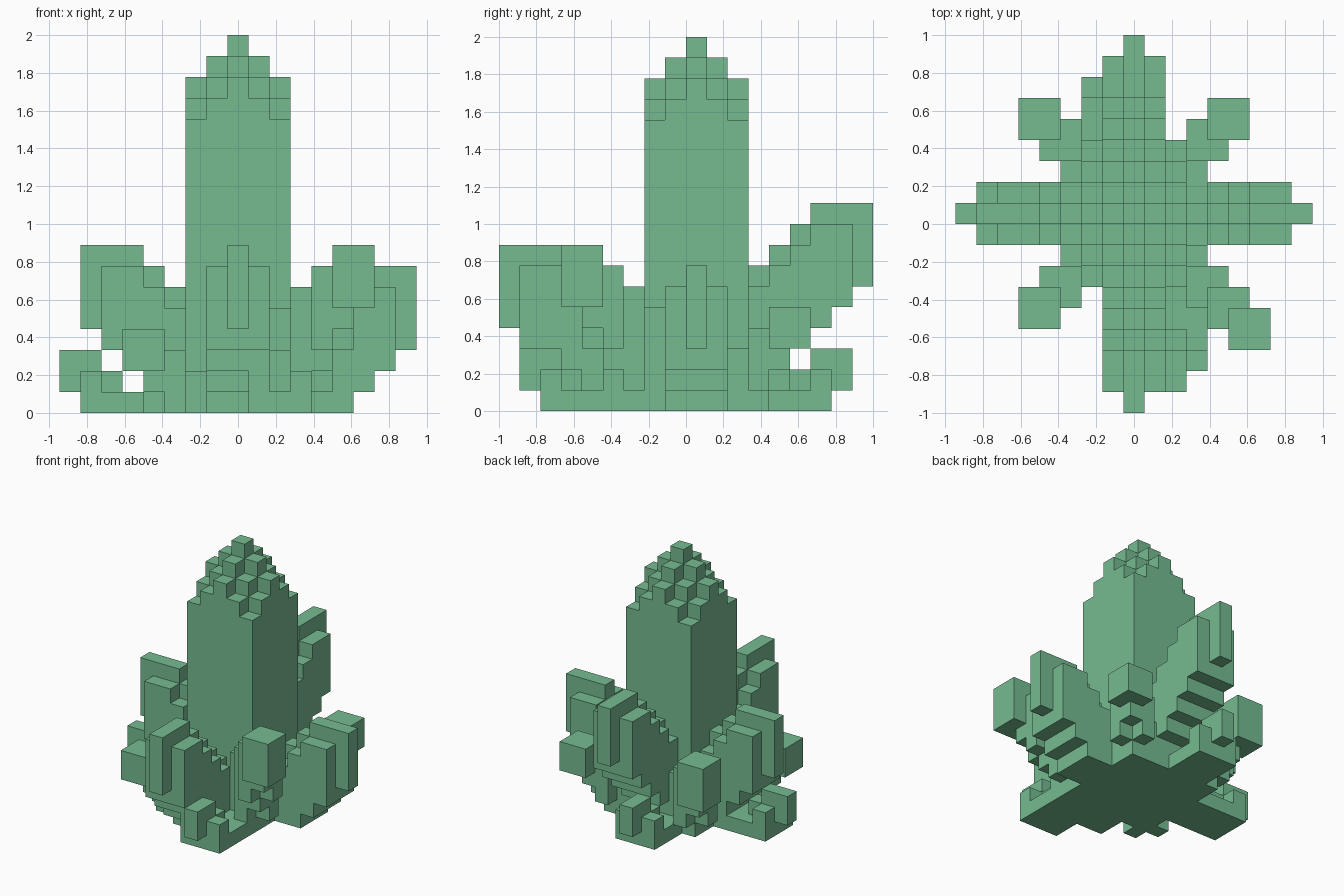
import bpy
import bmesh

cube = bpy.data.objects.get("Cube")
if cube:
    bpy.data.objects.remove(cube, do_unlink=True)

V = 1 / 9  # block size

# Single green crystal colour
green = bpy.data.materials.new("crystal green")
COLOUR = (0.18, 0.50, 0.285, 1)
green.diffuse_color = COLOUR
green.use_nodes = True
green.node_tree.nodes["Principled BSDF"].inputs["Base Color"].default_value = COLOUR

# Face corner offsets for each outward direction
SIDES = {
    (1, 0, 0): [(1, 0, 0), (1, 1, 0), (1, 1, 1), (1, 0, 1)],
    (-1, 0, 0): [(0, 0, 0), (0, 0, 1), (0, 1, 1), (0, 1, 0)],
    (0, 1, 0): [(0, 1, 0), (0, 1, 1), (1, 1, 1), (1, 1, 0)],
    (0, -1, 0): [(0, 0, 0), (1, 0, 0), (1, 0, 1), (0, 0, 1)],
    (0, 0, 1): [(0, 0, 1), (1, 0, 1), (1, 1, 1), (0, 1, 1)],
    (0, 0, -1): [(0, 0, 0), (0, 1, 0), (1, 1, 0), (1, 0, 0)],
}


def build(name, columns):
    """Make a blocky solid from {(i, j): (bottom, top)} block columns."""
    cells = {(i, j, k) for (i, j), (lo, hi) in columns.items() for k in range(lo, hi)}
    bm = bmesh.new()
    verts = {}

    def vert(p):
        if p not in verts:
            verts[p] = bm.verts.new(((p[0] - 0.5) * V, p[1] * V, p[2] * V))
        return verts[p]

    for c in sorted(cells):
        for d, corners in SIDES.items():
            if tuple(a + b for a, b in zip(c, d)) not in cells:
                bm.faces.new([vert(tuple(a + b for a, b in zip(c, o))) for o in corners])
    # Merge flat runs of block faces
    bmesh.ops.dissolve_limit(bm, angle_limit=0.01, verts=bm.verts[:], edges=bm.edges[:])
    mesh = bpy.data.meshes.new(name)
    bm.to_mesh(mesh)
    bm.free()
    mesh.materials.append(green)
    bpy.context.collection.objects.link(bpy.data.objects.new(name, mesh))


def straight(name, tip, d, height, depth, flat, steps):
    """Crystal leaning along an axis: a tall middle row with lower side rows."""
    cols = {}
    for s in range(steps):
        i, j = tip[0] - d[0] * s, tip[1] - d[1] * s
        lo = max(0, height - depth - s)
        top = height - max(0, s - flat + 1)
        cols[i, j] = (lo, max(1, top))
        if s:
            for side in (-1, 1):
                cols[i + d[1] * side, j + d[0] * side] = (lo, max(1, top - 1))
    build(name, cols)


def diagonal(name, tip, d, height, bottom, steps=5):
    """Crystal leaning towards a corner: 2 x 2 stamps stepping down inwards."""
    cols = {}
    for s in range(steps):
        for a in (0, 1):
            for b in (0, 1):
                m = 2 * s + a + b
                cell = (tip[0] - d[0] * (s + a), tip[1] - d[1] * (s + b))
                lo = max(0, min(bottom, bottom + 1 - m))
                # Keep the higher top where stamps overlap
                old = cols.get(cell, (lo, 0))
                cols[cell] = (min(lo, old[0]), max(1, height - s, old[1]))
    build(name, cols)


# Central crystal with a stepped point
build("central_crystal", {(i, j): (0, 18 - abs(i) - abs(j))
                          for i in range(-2, 3) for j in range(-2, 3)})

# Ground slab around the central crystal
build("base", {(i, j): (0, 1) for i in range(-3, 4) for j in range(-3, 4)
               if abs(i) + abs(j) < 6})

# Tall leaning crystals
straight("right_side_crystal", (-7, 0), (-1, 0), 8, 4, 3, 6)
straight("left_side_crystal", (8, 0), (1, 0), 7, 4, 3, 7)
straight("front_crystal", (0, -9), (0, -1), 8, 4, 3, 8)
straight("back_crystal", (0, 8), (0, 1), 10, 4, 3, 7)

# Low crystals along the ground
straight("low_right_crystal", (-8, 0), (-1, 0), 3, 2, 2, 7)
straight("low_front_crystal", (2, -8), (0, -1), 3, 2, 2, 7)
straight("low_back_crystal", (-1, 7), (0, 1), 3, 2, 2, 6)

# Corner crystals
diagonal("front_left_crystal", (6, -6), (1, -1), 8, 5)
diagonal("front_right_crystal", (-5, -5), (-1, -1), 4, 2, 4)
diagonal("back_right_crystal", (-5, 5), (-1, 1), 6, 3, 4)
diagonal("back_left_crystal", (5, 5), (1, 1), 5, 3, 4)
